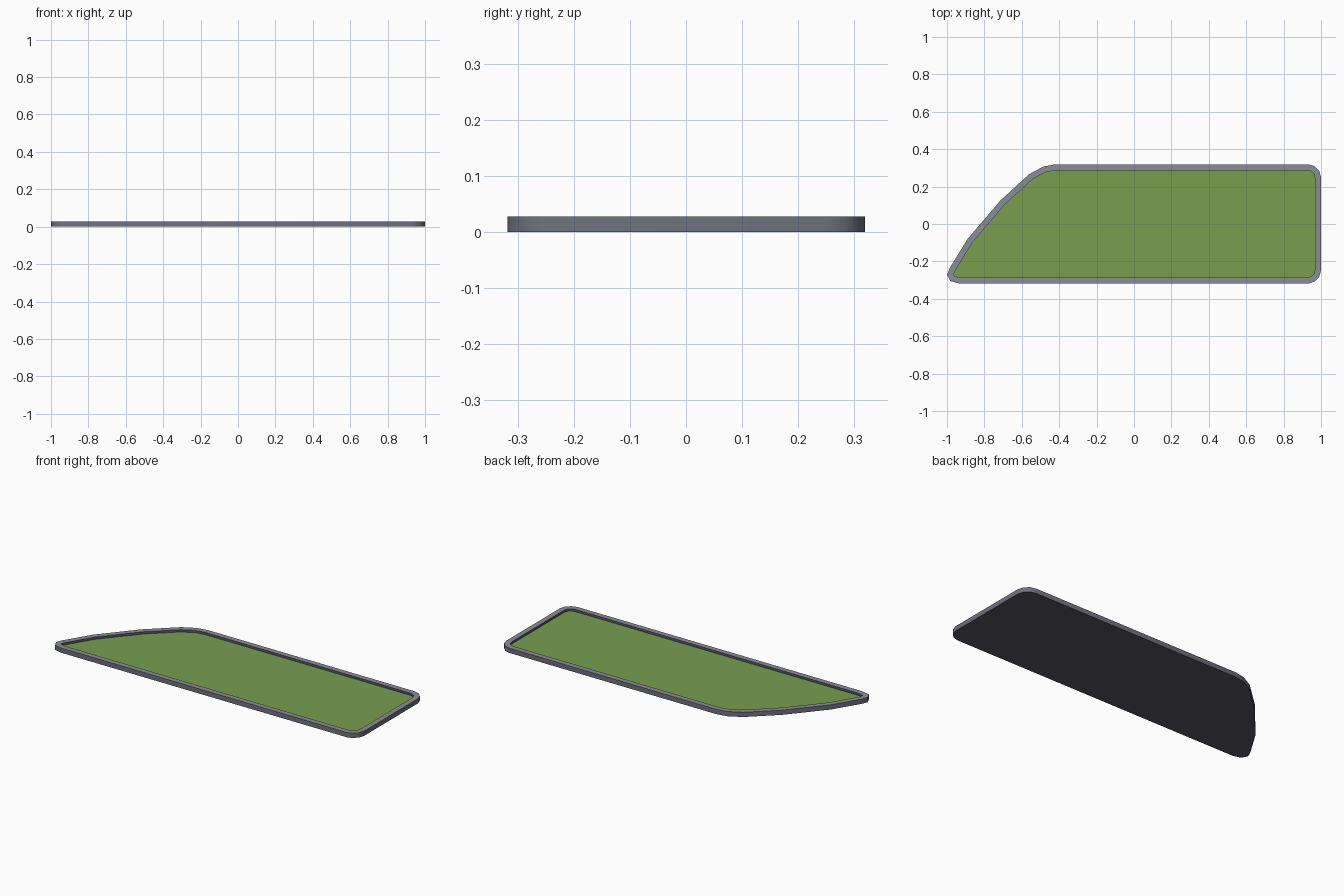
import bpy, bmesh, math

if "Cube" in bpy.data.objects:
    bpy.data.objects.remove(bpy.data.objects["Cube"])

RIM_W, TOP, FLOOR = 0.032, 0.028, 0.0145

# Outline of the plate, counter-clockwise seen from above
OUTLINE = [(-0.935, -0.318), (0.935, -0.318), (0.965, -0.308), (0.990, -0.283),
           (1.0, -0.250), (1.0, 0.250), (0.990, 0.285), (0.965, 0.310),
           (0.930, 0.319), (-0.42, 0.319), (-0.485, 0.307), (-0.56, 0.267),
           (-0.715, 0.125), (-0.89, -0.08), (-0.985, -0.235), (-1.0, -0.272),
           (-0.982, -0.305)]


def material(name, rgb):
    m = bpy.data.materials.new(name)
    m.diffuse_color = (*rgb, 1)
    m.use_nodes = True
    m.node_tree.nodes["Principled BSDF"].inputs["Base Color"].default_value = m.diffuse_color
    return m


light = material("light grey rim", (0.26, 0.27, 0.315))
grey = material("grey wall", (0.16, 0.167, 0.21))
dark = material("dark base", (0.09, 0.09, 0.122))
green = material("green panel", (0.188, 0.345, 0.08))


def inset(points, d):
    """Offset a closed outline inward by d with mitred corners."""
    out = []
    n = len(points)
    for i, (x, y) in enumerate(points):
        px, py = points[i - 1]
        qx, qy = points[(i + 1) % n]
        a = math.atan2(y - py, x - px)
        b = math.atan2(qy - y, qx - x)
        turn = (b - a + math.pi) % (2 * math.pi) - math.pi
        mid = a + turn / 2 + math.pi / 2
        r = d / math.cos(turn / 2)
        out.append((x + r * math.cos(mid), y + r * math.sin(mid)))
    return out


def make(name, rings, mats, cap_start=False, cap_end=False):
    """Bridge successive (points, z) rings; mats holds one material per band/cap."""
    bm = bmesh.new()
    loops = [[bm.verts.new((x, y, z)) for x, y in pts] for pts, z in rings]
    n = len(loops[0])
    slots = list(dict.fromkeys(mats))
    k = 0
    if cap_start:
        bm.faces.new(loops[0][::-1]).material_index = slots.index(mats[k])
        k += 1
    for lo, hi in zip(loops, loops[1:]):
        for i in range(n):
            j = (i + 1) % n
            f = bm.faces.new((lo[i], lo[j], hi[j], hi[i]))
            f.material_index = slots.index(mats[k])
        k += 1
    if cap_end:
        bm.faces.new(loops[-1]).material_index = slots.index(mats[k])
    me = bpy.data.meshes.new(name)
    bm.to_mesh(me)
    bm.free()
    for m in slots:
        me.materials.append(m)
    for p in me.polygons:
        p.use_smooth = True
    me.set_sharp_from_angle(angle=math.radians(62))
    ob = bpy.data.objects.new(name, me)
    bpy.context.collection.objects.link(ob)
    return ob


inner = inset(OUTLINE, RIM_W)

# Tray: dark underside, grey outer wall, light rim top, dark inner wall
make("tray", [(OUTLINE, 0), (OUTLINE, TOP), (inner, TOP), (inner, FLOOR)],
     [dark, grey, light, dark], cap_start=True)

# Recessed green panel filling the tray
make("panel", [(inner, FLOOR)], [green], cap_end=True)
